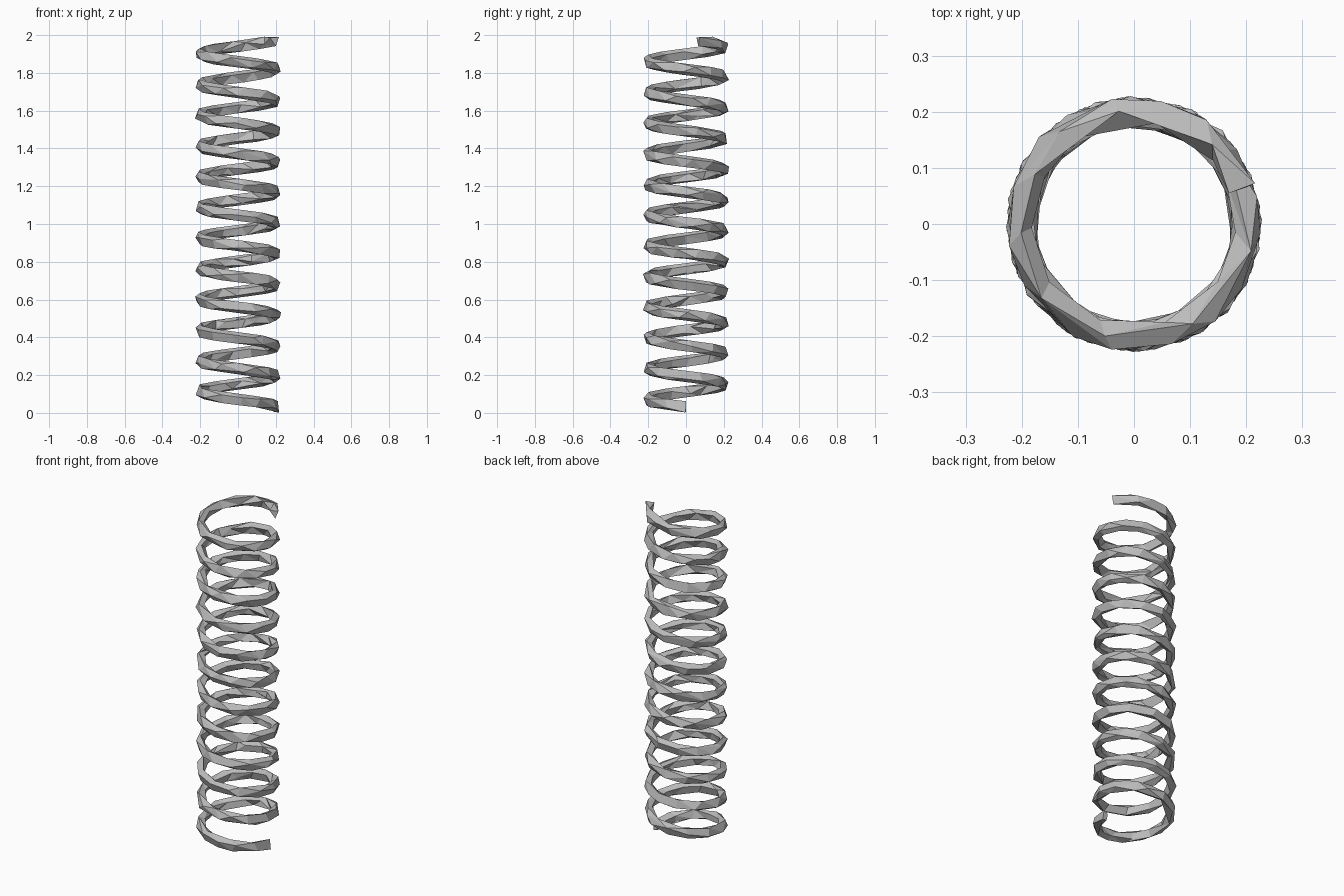
import bpy
import bmesh
from math import cos, sin, pi

cube = bpy.data.objects.get("Cube")
if cube:
    bpy.data.objects.remove(cube, do_unlink=True)

RADIUS, PITCH, TURNS = 0.202, 0.1625, 11.95
WIRE_WIDTH, WIRE_HEIGHT = 0.023, 0.031   # half sizes of the wire section
STEPS, SIDES = 24, 8

steel = bpy.data.materials.new("grey steel")
steel.use_nodes = True
grey = (0.5, 0.5, 0.5, 1)
steel.diffuse_color = grey
steel.node_tree.nodes["Principled BSDF"].inputs["Base Color"].default_value = grey


def wire_ring(bm, turn):
    """One cross-section of the wire, winding clockwise as it rises."""
    angle = -2 * pi * turn
    ring = []
    for i in range(SIDES):
        a = 2 * pi * i / SIDES
        r = RADIUS + WIRE_WIDTH * cos(a)
        z = WIRE_HEIGHT * (1 + sin(a)) + PITCH * turn
        ring.append(bm.verts.new((r * cos(angle), r * sin(angle), z)))
    return ring


# Coil: sweep the wire section up the helix and cap both ends
bm = bmesh.new()
count = round(TURNS * STEPS)
rings = [wire_ring(bm, TURNS * k / count) for k in range(count + 1)]
for low, high in zip(rings, rings[1:]):
    for i in range(SIDES):
        j = (i + 1) % SIDES
        bm.faces.new((low[i], low[j], high[j], high[i]))
bm.faces.new(rings[0])
bm.faces.new(rings[-1])
bmesh.ops.recalc_face_normals(bm, faces=bm.faces)
mesh = bpy.data.meshes.new("coil_spring")
bm.to_mesh(mesh)
bm.free()
mesh.materials.append(steel)
spring = bpy.data.objects.new("coil_spring", mesh)
bpy.context.collection.objects.link(spring)

# Rough low-poly facets
facets = spring.modifiers.new("facets", "DECIMATE")
facets.ratio = 0.25
